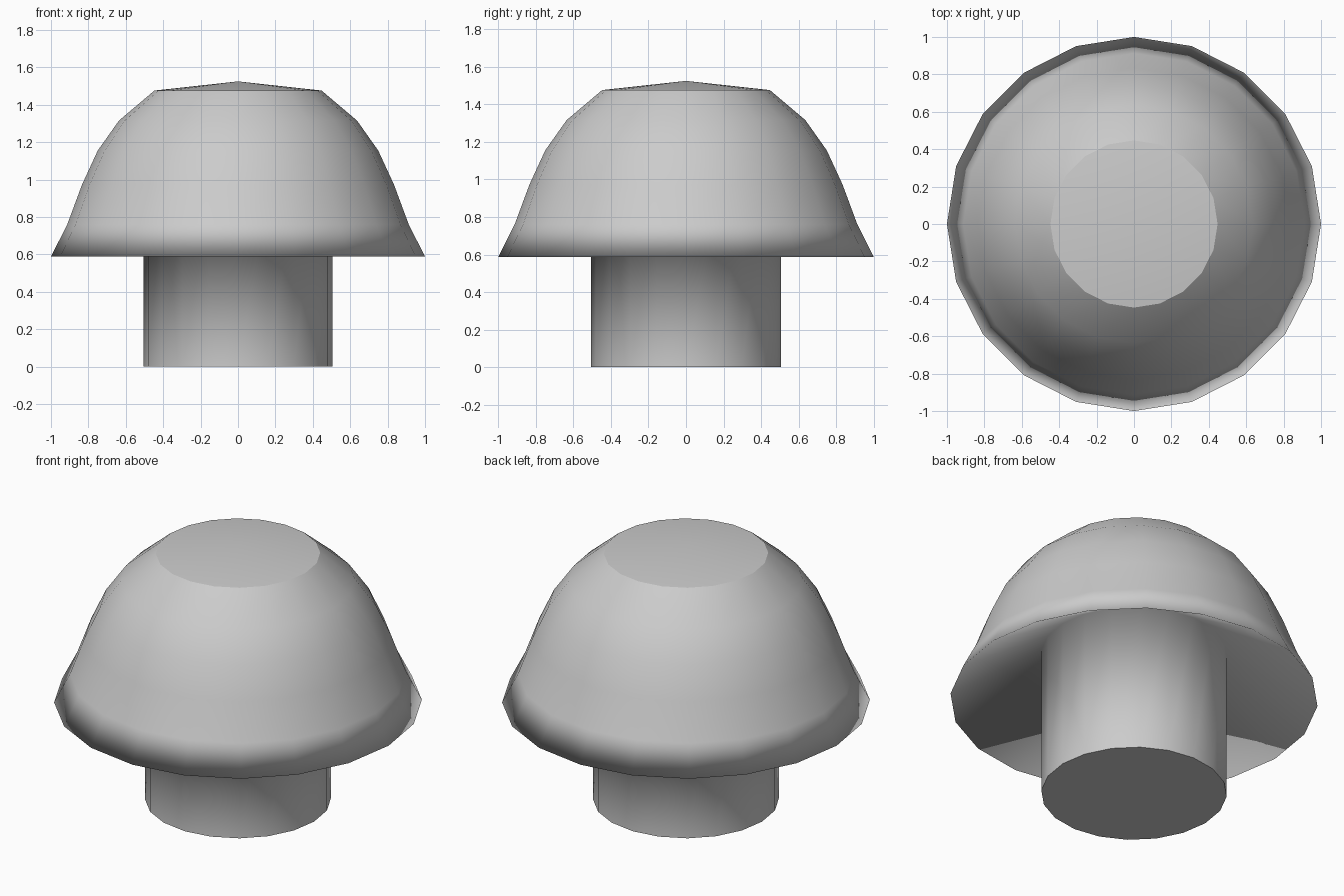
import bpy, bmesh, math

if "Cube" in bpy.data.objects:
    bpy.data.objects.remove(bpy.data.objects["Cube"])

SIDES = 20
# (radius, height) from the centre of the base up to the crown tip
PROFILE = [
    (0.505, 0.0), (0.505, 0.88),            # stem, up into the hollow cap
    (1.0, 0.588),                           # cap rim
    (0.913, 0.76), (0.834, 0.973), (0.75, 1.155),
    (0.636, 1.316), (0.447, 1.476),         # cap dome
]
CROWN_Z = 1.525


def ring(bm, radius, z):
    step = 2 * math.pi / SIDES
    return [bm.verts.new((radius * math.cos(i * step), radius * math.sin(i * step), z))
            for i in range(SIDES)]


bm = bmesh.new()
rings = [ring(bm, r, z) for r, z in PROFILE]

# Stem, hollow underside and dome as one continuous skin
for low, high in zip(rings, rings[1:]):
    for i in range(SIDES):
        j = (i + 1) % SIDES
        bm.faces.new((low[i], low[j], high[j], high[i]))

# Flat stem base and shallow crown
bm.faces.new(rings[0][::-1])
tip = bm.verts.new((0, 0, CROWN_Z))
for i in range(SIDES):
    bm.faces.new((rings[-1][i], rings[-1][(i + 1) % SIDES], tip))

# Smooth everywhere except the base and crown edges
for f in bm.faces:
    f.smooth = True
for loop in (rings[0], rings[-1]):
    for i in range(SIDES):
        bm.edges.get((loop[i], loop[(i + 1) % SIDES])).smooth = False

bmesh.ops.recalc_face_normals(bm, faces=bm.faces)
mesh = bpy.data.meshes.new("mushroom")
bm.to_mesh(mesh)
bm.free()
bpy.context.collection.objects.link(bpy.data.objects.new("mushroom", mesh))
